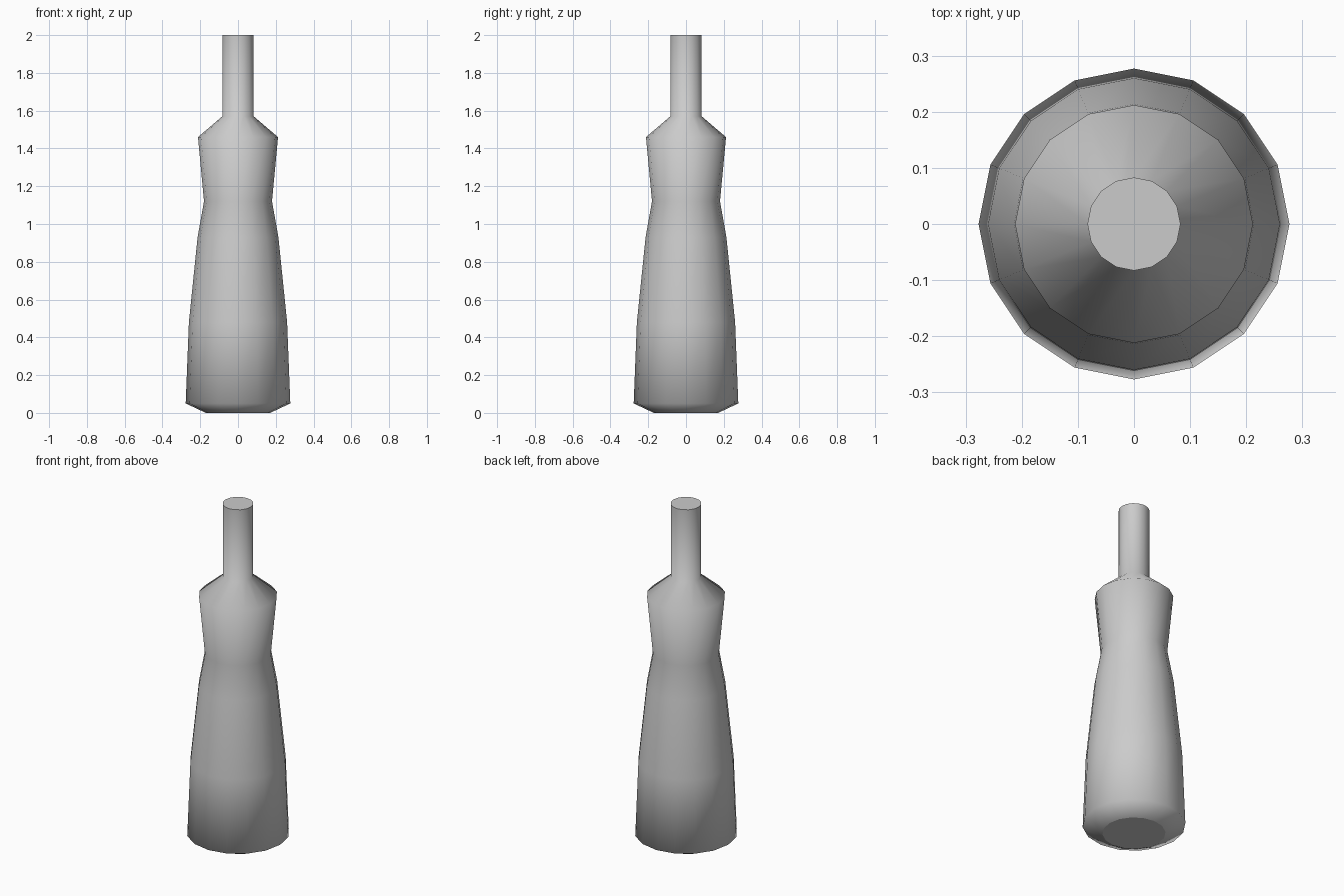
import bpy, bmesh
from math import cos, sin, tau, radians

if "Cube" in bpy.data.objects:
    bpy.data.objects.remove(bpy.data.objects["Cube"])

SIDES = 16
# radius, height from the base to the mouth
PROFILE = [(0.17, 0.0), (0.277, 0.05), (0.26, 0.48), (0.214, 0.93),
           (0.18, 1.12), (0.212, 1.46), (0.083, 1.57), (0.083, 2.0)]


def lathe(name, profile):
    bm = bmesh.new()
    rings = [[bm.verts.new((r * cos(tau * i / SIDES), r * sin(tau * i / SIDES), z))
              for i in range(SIDES)] for r, z in profile]
    for low, high in zip(rings, rings[1:]):
        for i in range(SIDES):
            j = (i + 1) % SIDES
            bm.faces.new((low[i], low[j], high[j], high[i]))
    # closed base and mouth
    bm.faces.new(rings[0][::-1])
    bm.faces.new(rings[-1])
    mesh = bpy.data.meshes.new(name)
    bm.to_mesh(mesh)
    bm.free()
    obj = bpy.data.objects.new(name, mesh)
    bpy.context.collection.objects.link(obj)
    return obj


# bottle body, shoulder and neck in one turned shell
bottle = lathe("bottle", PROFILE)
bpy.context.view_layer.objects.active = bottle
bottle.select_set(True)
bpy.ops.object.shade_smooth_by_angle(angle=radians(75))
# crisp edge around the base disc
for edge in bottle.data.edges:
    if all(bottle.data.vertices[v].co.z < 0.001 for v in edge.vertices):
        edge.use_edge_sharp = True
